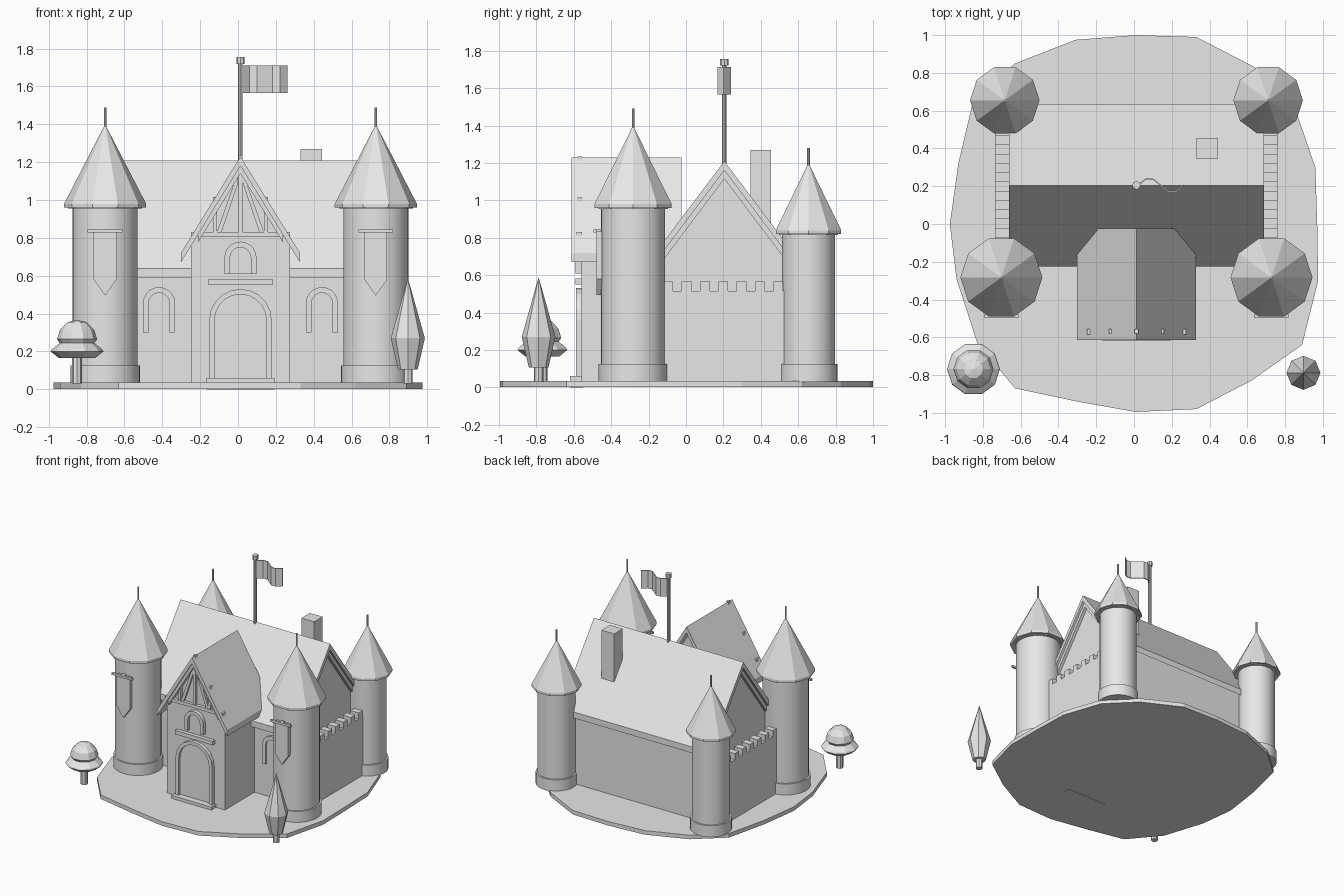
import bpy, bmesh, math
from mathutils import Vector

if "Cube" in bpy.data.objects:
    bpy.data.objects.remove(bpy.data.objects["Cube"])

grey = bpy.data.materials.new("plain_grey")
grey.diffuse_color = (0.8, 0.8, 0.8, 1)
grey.use_nodes = True
grey.node_tree.nodes["Principled BSDF"].inputs["Base Color"].default_value = grey.diffuse_color
CX = 0.013  # centre line of the castle


def finish(name, bm, smooth=False):
    bmesh.ops.recalc_face_normals(bm, faces=bm.faces)
    me = bpy.data.meshes.new(name)
    bm.to_mesh(me)
    bm.free()
    me.materials.append(grey)
    ob = bpy.data.objects.new(name, me)
    bpy.context.collection.objects.link(ob)
    if smooth:
        bpy.ops.object.select_all(action='DESELECT')
        ob.select_set(True)
        bpy.context.view_layer.objects.active = ob
        bpy.ops.object.shade_smooth_by_angle(angle=math.radians(30))
    return ob


def prism(name, pts, axis, a, b):
    """Extrude a 2D profile along x, y or z from a to b."""
    place = {'x': lambda p, t: (t, p[0], p[1]),
             'y': lambda p, t: (p[0], t, p[1]),
             'z': lambda p, t: (p[0], p[1], t)}[axis]
    bm = bmesh.new()
    face = bm.faces.new([bm.verts.new(place(p, a)) for p in pts])
    ext = bmesh.ops.extrude_face_region(bm, geom=[face])
    move = Vector(place((0, 0), b - a))
    bmesh.ops.translate(bm, vec=move, verts=[v for v in ext['geom'] if isinstance(v, bmesh.types.BMVert)])
    return finish(name, bm)


def box(name, x0, x1, y0, y1, z0, z1):
    return prism(name, [(x0, y0), (x1, y0), (x1, y1), (x0, y1)], 'z', z0, z1)


def lathe(name, x, y, profile, n, smooth=False):
    """Stack rings of (radius, height), closed at both ends."""
    bm = bmesh.new()
    rings = []
    for r, z in profile:
        k = 1 if r == 0 else n
        rings.append([bm.verts.new((x + r * math.cos(2 * math.pi * i / n),
                                    y + r * math.sin(2 * math.pi * i / n), z)) for i in range(k)])
    for lo, hi in zip(rings, rings[1:]):
        for i in range(n):
            j = (i + 1) % n
            if len(hi) == 1:
                bm.faces.new((lo[i], lo[j], hi[0]))
            else:
                bm.faces.new((lo[i], lo[j], hi[j], hi[i]))
    for ring in (rings[0], rings[-1]):
        if len(ring) > 1:
            bm.faces.new(ring)
    return finish(name, bm, smooth)


def chevron(c, w, zr, slope, t):
    ze = zr - slope * w
    return [(c - w, ze), (c, zr), (c + w, ze), (c + w, ze - t), (c, zr - t), (c - w, ze - t)]


def arch(c, hw, z0, ztop, n=10):
    """Round-headed outline from the left foot to the right foot."""
    zc = ztop - hw
    curve = [(c - hw * math.cos(math.pi * i / n), zc + hw * math.sin(math.pi * i / n)) for i in range(n + 1)]
    return [(c - hw, z0)] + curve + [(c + hw, z0)]


def arch_frame(name, c, hw, z0, ztop, w, front, back):
    prism(name, arch(c, hw, z0, ztop) + arch(c, hw - w, z0, ztop - w)[::-1], 'y', front, back)


# ground slab with an uneven outline
outline = [(0.01, 1.0), (0.33, 0.99), (0.64, 0.83), (0.85, 0.62), (0.96, 0.3), (0.97, 0),
           (0.975, -0.3), (0.89, -0.64), (0.62, -0.83), (0.33, -0.98), (0.01, -0.995),
           (-0.3, -0.94), (-0.63, -0.87), (-0.83, -0.63), (-0.94, -0.29), (-0.975, 0),
           (-0.93, 0.32), (-0.85, 0.66), (-0.63, 0.85), (-0.31, 0.975)]
prism("ground_slab", outline, 'z', 0.002, 0.035)

# main hall with gabled roof
RY, RZ, RS = 0.205, 1.21, 1.33
hall = [(-0.18, 0.03), (0.6, 0.03), (0.6, RZ - 0.03 - RS * 0.395), (RY, RZ - 0.03),
        (-0.18, RZ - 0.03 - RS * 0.385)]
prism("hall_walls", hall, 'x', CX - 0.63, CX + 0.63)
prism("hall_roof", chevron(RY, 0.43, RZ, RS, 0.05), 'x', CX - 0.675, CX + 0.675)
for s in (-1, 1):
    prism("hall_bargeboard", chevron(RY, 0.40, RZ - 0.045, RS, 0.05), 'x', CX + s * 0.63, CX + s * 0.655)
box("chimney", 0.33, 0.445, 0.345, 0.455, 0.8, 1.27)

# towers, side walls and banners
for s in (-1, 1):
    for label, x, y, r, rc, eave, tip, spike in (
            ("front", CX + s * 0.715, -0.283, 0.172, 0.217, 0.98, 1.4, 1.49),
            ("back", CX + s * 0.697, 0.655, 0.142, 0.184, 0.84, 1.2, 1.28)):
        lathe(label + "_tower", x, y, [(r, 0.03), (r, eave - 0.015)], 32, True)
        lathe(label + "_tower_foot", x, y, [(r + 0.012, 0.03), (r + 0.012, 0.125)], 32, True)
        lathe(label + "_tower_collar", x, y, [(rc * 0.9, eave - 0.025), (rc * 0.9, eave)], 10)
        lathe(label + "_tower_roof", x, y, [(rc, eave - 0.02), (rc, eave), (0, tip)], 10)
        lathe(label + "_tower_spike", x, y, [(0.007, tip - 0.03), (0.007, spike)], 8)

    # curtain wall with merlons
    xi, xo = sorted((CX + s * 0.675, CX + s * 0.748))
    box("side_wall", xi, xo, -0.2, 0.56, 0.03, 0.515)
    for i in range(7):
        y = -0.095 + i * 0.098
        box("merlon", xi, xo, y - 0.026, y + 0.026, 0.51, 0.565)

    # hanging banner
    bx = CX + s * 0.715
    prism("banner", [(bx - 0.06, 0.835), (bx + 0.06, 0.835), (bx + 0.06, 0.58), (bx, 0.495),
                     (bx - 0.06, 0.58)], 'y', -0.478, -0.45)
    box("banner_rod", bx - 0.092, bx + 0.092, -0.495, -0.478, 0.828, 0.845)
    box("rod_bracket", bx - 0.01, bx + 0.01, -0.48, -0.44, 0.828, 0.845)

    # hall windows
    wx = CX + s * 0.43
    arch_frame("hall_window_frame", wx, 0.085, 0.3, 0.54, 0.03, -0.2, -0.17)
    prism("hall_window", arch(wx, 0.058, 0.3, 0.512), 'y', -0.186, -0.178)

# gatehouse
GZ, GS = 1.23, 1.62
gate = [(CX - 0.262, 0.03), (CX + 0.262, 0.03), (CX + 0.262, GZ - 0.03 - GS * 0.262),
        (CX, GZ - 0.03), (CX - 0.262, GZ - 0.03 - GS * 0.262)]
prism("gatehouse_walls", gate, 'y', -0.56, -0.1)
prism("gatehouse_roof", chevron(CX, 0.315, GZ, GS, 0.05), 'y', -0.613, -0.025)

# gable timber truss
box("truss_beam", CX - 0.262, CX + 0.262, -0.585, -0.555, 0.805, 0.832)
prism("truss_rafters", chevron(CX, 0.225, GZ - 0.045, GS, 0.045), 'y', -0.6, -0.555)
for dx in (-0.135, 0, 0.135):
    box("truss_post", CX + dx - 0.011, CX + dx + 0.011, -0.58, -0.555, 0.83, GZ + 0.005 - GS * abs(dx))
for s in (-1, 1):
    prism("truss_brace", [(CX + s * 0.125, 0.83), (CX + s * 0.1, 0.83), (CX + s * 0.012, 1.09),
                          (CX + s * 0.012, 1.15)], 'y', -0.576, -0.555)

# door, upper window, lintel and step
arch_frame("door_frame", CX, 0.165, 0.06, 0.53, 0.028, -0.588, -0.55)
prism("door", arch(CX, 0.138, 0.06, 0.503), 'y', -0.568, -0.56)
arch_frame("upper_window_frame", CX, 0.085, 0.61, 0.78, 0.03, -0.59, -0.55)
prism("upper_window", arch(CX, 0.056, 0.61, 0.751), 'y', -0.568, -0.56)
box("lintel", CX - 0.17, CX + 0.17, -0.59, -0.55, 0.55, 0.582)
box("door_step", CX - 0.18, CX + 0.18, -0.62, -0.55, 0.0, 0.06)

# flagpole and waving flag
lathe("flagpole", CX, RY, [(0.012, 1.17), (0.012, 1.72)], 10, True)
lathe("flagpole_cap", CX, RY, [(0.022, 1.72), (0.022, 1.755)], 8)
wave = [(CX + 0.008 + 0.24 * i / 6, RY + 0.038 * math.sin(2 * math.pi * i / 6)) for i in range(7)]
prism("flag", [(x, y - 0.004) for x, y in wave] + [(x, y + 0.004) for x, y in wave[::-1]], 'z', 1.565, 1.712)

# round tree
lathe("round_tree_trunk", -0.85, -0.768, [(0.027, 0.03), (0.027, 0.2)], 8)
lathe("round_tree_lower", -0.85, -0.768, [(0.095, 0.165), (0.14, 0.2), (0.135, 0.21), (0.085, 0.25)], 10)
lathe("round_tree_upper", -0.85, -0.768,
      [(0.085, 0.235), (0.106, 0.265), (0.09, 0.315), (0.05, 0.355), (0, 0.367)], 10)

# pointed tree
lathe("pointed_tree_trunk", 0.897, -0.788, [(0.026, 0.03), (0.026, 0.13)], 8)
lathe("pointed_tree_crown", 0.897, -0.788, [(0.052, 0.105), (0.09, 0.27), (0, 0.59)], 8)
